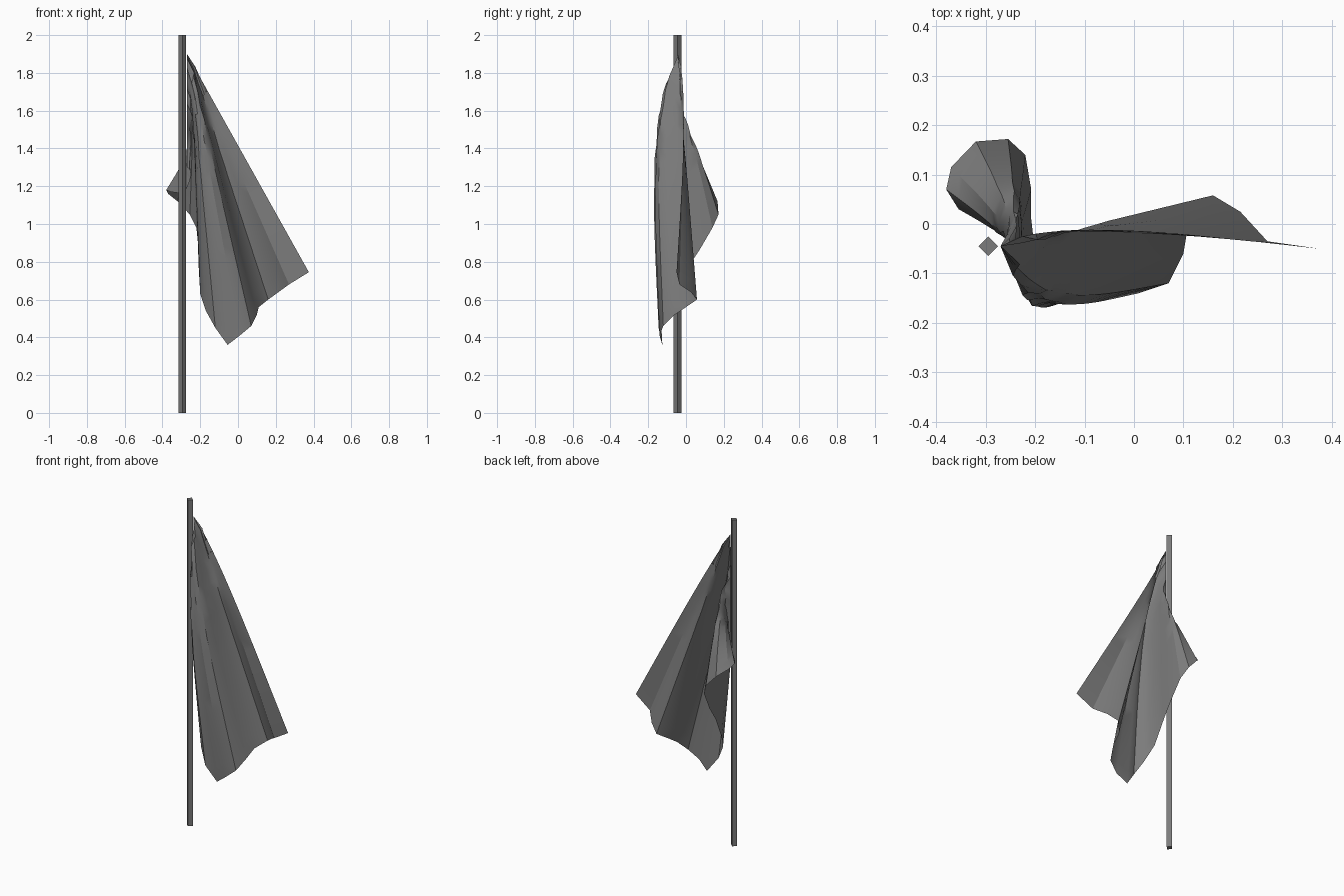
import bpy
import math
import random
from mathutils import Vector

random.seed(4)

cube = bpy.data.objects.get("Cube")
if cube:
    bpy.data.objects.remove(cube, do_unlink=True)


def make_material(name, colour):
    material = bpy.data.materials.new(name)
    material.use_nodes = True
    material.diffuse_color = colour
    material.node_tree.nodes["Principled BSDF"].inputs["Base Color"].default_value = colour
    return material


grey = make_material("mid grey", (0.2, 0.2, 0.2, 1))

# Square pole turned corner-on to the front
POLE_X, POLE_Y = -0.295, -0.045
bpy.ops.mesh.primitive_cylinder_add(vertices=4, radius=0.02, depth=2,
                                    location=(POLE_X, POLE_Y, 1))
pole = bpy.context.object
pole.name = "pole"
pole.data.materials.append(grey)

# Free edge of the cloth from the lower hoist corner round to the upper fly
# corner: x, y, z, then how far the fold above it bows along y
free_edge = [
    (-.285, -.01, 1.16, 0),     # lower hoist corner
    (-.355, .03, 1.17, 0),      # rear curl
    (-.38, .07, 1.18, 0),
    (-.37, .115, 1.16, .01),
    (-.32, .167, 1.12, .02),
    (-.255, .172, 1.05, .025),
    (-.22, .14, .98, .02),
    (-.208, .07, .86, 0),
    (-.208, .01, .77, -.02),    # lower hem
    (-.2, -.06, .63, -.055),
    (-.17, -.115, .54, -.075),
    (-.12, -.145, .45, -.085),
    (-.055, -.125, .36, -.085),  # lower fly corner
    (.01, -.14, .41, -.08),     # rippled fly edge
    (.07, -.12, .46, -.07),
    (.1, -.06, .52, -.055),
    (.11, 0, .56, -.02),
    (.16, .058, .6, 0),
    (.215, .025, .64, .01),
    (.27, -.035, .68, .025),
    (.375, -.05, .745, .035),   # upper fly corner
]

# Cloth: every edge point hangs by a bowed strand from the hoist
ROWS = 18
hoist_x = POLE_X + 0.025
columns = len(free_edge)
vertices, faces = [], []
for i, (x, y, z, bow) in enumerate(free_edge):
    along = i / (columns - 1)
    anchor = Vector((hoist_x, POLE_Y, 1.9 - 0.6 * (1 - along) ** 2.3))
    end = Vector((x, y, z))
    for j in range(ROWS + 1):
        t = j / ROWS
        point = anchor.lerp(end, t)
        swell = math.sin(math.pi * t ** 0.6)
        point.y += bow * swell
        # Gathered cloth stands a little off the pole
        point.x += 0.025 * swell * (1 - along)
        # Crumpled gathers close to the hoist
        if 0 < i < columns - 1 and 0 < t < 0.5:
            crumple = 0.012 * (1 - 2 * t)
            point.x += crumple * (random.random() + 0.5)
            point.y += crumple * random.uniform(-1, 1)
        vertices.append(point)

stride = ROWS + 1
for i in range(columns - 1):
    for j in range(ROWS):
        a = i * stride + j
        faces.append((a, a + 1, a + stride + 1, a + stride))

mesh = bpy.data.meshes.new("flag_cloth")
mesh.from_pydata(vertices, [], faces)
mesh.materials.append(grey)
cloth = bpy.data.objects.new("flag_cloth", mesh)
bpy.context.collection.objects.link(cloth)

bpy.ops.object.select_all(action="DESELECT")
cloth.select_set(True)
bpy.context.view_layer.objects.active = cloth
bpy.ops.object.shade_smooth_by_angle()
